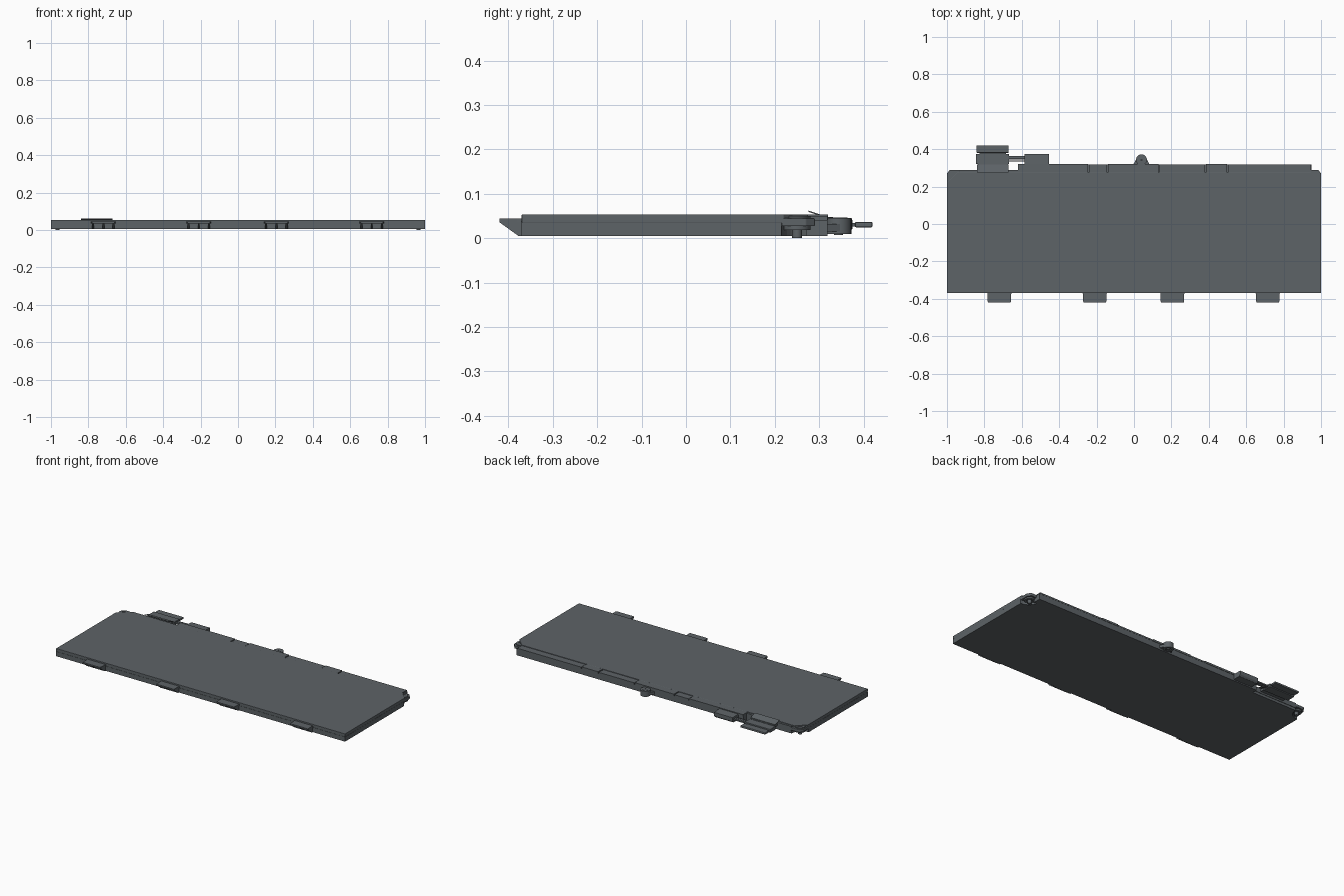
import bpy, bmesh, math

if "Cube" in bpy.data.objects:
    bpy.data.objects.remove(bpy.data.objects["Cube"])

mat = bpy.data.materials.new("slate_plastic")
mat.diffuse_color = (0.11, 0.125, 0.135, 1)
mat.use_nodes = True
mat.node_tree.nodes["Principled BSDF"].inputs["Base Color"].default_value = mat.diffuse_color


def finish(name, bm, bevel=0, smooth=False):
    bmesh.ops.remove_doubles(bm, verts=bm.verts, dist=1e-6)
    bmesh.ops.recalc_face_normals(bm, faces=bm.faces)
    me = bpy.data.meshes.new(name)
    bm.to_mesh(me)
    bm.free()
    ob = bpy.data.objects.new(name, me)
    bpy.context.collection.objects.link(ob)
    me.materials.append(mat)
    if bevel:
        m = ob.modifiers.new("bevel", 'BEVEL')
        m.width, m.segments, m.limit_method = bevel, 2, 'ANGLE'
    if smooth:
        bpy.ops.object.select_all(action='DESELECT')
        ob.select_set(True)
        bpy.context.view_layer.objects.active = ob
        bpy.ops.object.shade_smooth_by_angle()
    return ob


def prism(name, pts, lo, hi, axis='z', bevel=0):
    # extrude an outline: (x, y) along z, or (y, z) along x
    bm = bmesh.new()
    co = [(a, b, lo) if axis == 'z' else (lo, a, b) for a, b in pts]
    f = bm.faces.new([bm.verts.new(c) for c in co])
    new = bmesh.ops.extrude_face_region(bm, geom=[f])['geom']
    d = (0, 0, hi - lo) if axis == 'z' else (hi - lo, 0, 0)
    bmesh.ops.translate(bm, vec=d, verts=[v for v in new if isinstance(v, bmesh.types.BMVert)])
    return finish(name, bm, bevel)


def box(name, x0, x1, y0, y1, z0, z1, bevel=0):
    return prism(name, [(x0, y0), (x1, y0), (x1, y1), (x0, y1)], z0, z1, 'z', bevel)


def ring(name, x, y, profile, n=32):
    # lathe a closed (radius, z) section
    bm = bmesh.new()
    rows = []
    for i in range(n):
        a = 2 * math.pi * i / n
        rows.append([bm.verts.new((x + r * math.cos(a), y + r * math.sin(a), z)) for r, z in profile])
    k = len(profile)
    for i in range(n):
        p, q = rows[i], rows[(i + 1) % n]
        for j in range(k):
            bm.faces.new((p[j], q[j], q[(j + 1) % k], p[(j + 1) % k]))
    return finish(name, bm, 0, True)


def arc(cx, cy, r, a0, a1, n=8):
    return [(cx + r * math.cos(math.radians(a0 + (a1 - a0) * i / n)),
             cy + r * math.sin(math.radians(a0 + (a1 - a0) * i / n))) for i in range(n + 1)]


# main pack: lower shell with scooped rear corners, upper shell over it
lower = [(-1, -0.37), (1, -0.37)] + arc(1, 0.285, 0.07, 270, 180) \
    + [(0.93, 0.285)] + [(-0.93, 0.285)] + arc(-1, 0.285, 0.07, 0, -90)
prism("lower_shell", lower, 0.005, 0.034)
upper = [(-1, -0.37), (1, -0.37), (1, 0.22), (0.945, 0.275), (-0.945, 0.275), (-1, 0.22)]
prism("upper_shell", upper, 0.034, 0.0535, bevel=0.0015)

# rear circuit housing, stepped along the top
box("rear_housing", -0.62, 0.95, 0.27, 0.318, 0.005, 0.041)
for i, (a, b) in enumerate([(-0.62, -0.245), (-0.14, 0.13), (0.385, 0.497)]):
    box(f"rear_cap_{i}", a, b, 0.27, 0.32, 0.041, 0.053)
for i, (a, b) in enumerate([(-0.24, -0.145), (0.135, 0.38), (0.502, 0.945)]):
    box(f"rear_recess_cover_{i}", a, b, 0.272, 0.319, 0.041, 0.05)
box("rear_left_rail", -0.93, -0.62, 0.275, 0.288, 0.02, 0.05)

# corner screw lugs with captive screws
for s, side in ((1, "right"), (-1, "left")):
    lug = [(s * x, y) for x, y in [(0.93, 0.215), (1.0, 0.215), (1.0, 0.27), (0.985, 0.29), (0.93, 0.29)]]
    prism(f"{side}_corner_lug", lug, 0.027, 0.045, bevel=0.002)
    ring(f"{side}_screw_collar", s * 0.965, 0.25,
         [(0.016, 0.018), (0.03, 0.018), (0.03, 0.05), (0.016, 0.05)])
    ring(f"{side}_screw", s * 0.965, 0.25,
         [(0.003, 0.0), (0.011, 0.0), (0.011, 0.032), (0.021, 0.034), (0.021, 0.047), (0.003, 0.047)], 24)

# middle screw loop
prism("middle_loop_base", [(-0.005, 0.315), (0.085, 0.315), (0.066, 0.352), (0.014, 0.352)], 0.015, 0.032)
ring("middle_loop", 0.04, 0.343, [(0.015, 0.01), (0.029, 0.01), (0.029, 0.045), (0.015, 0.045)])
ring("middle_screw", 0.04, 0.343,
     [(0.003, 0.007), (0.01, 0.007), (0.01, 0.035), (0.02, 0.036), (0.02, 0.047), (0.003, 0.047)], 24)

# four hollow wedge tabs along the front
tab = [(-0.369, 0.005), (-0.377, 0.005), (-0.42, 0.036), (-0.42, 0.044), (-0.369, 0.044)]
for i, cx in enumerate([-0.72, -0.21, 0.205, 0.715]):
    plate = [(cx - 0.066, -0.365), (cx - 0.062, -0.38), (cx - 0.062, -0.415), (cx - 0.056, -0.42),
             (cx + 0.056, -0.42), (cx + 0.062, -0.415), (cx + 0.062, -0.38), (cx + 0.066, -0.365)]
    prism(f"tab_{i}_top", plate, 0.036, 0.0445)
    for j, (o, w) in enumerate([(-0.055, 0.012), (0, 0.01), (0.055, 0.012)]):
        prism(f"tab_{i}_web_{j}", tab, cx + o - w / 2, cx + o + w / 2, 'x')
    box(f"tab_{i}_foot", cx - 0.055, cx + 0.055, -0.377, -0.365, 0.005, 0.011)

# connector, flat cable and plug at the rear left
box("connector_plate", -0.845, -0.668, 0.32, 0.375, 0.02, 0.042, 0.002)
box("connector_tail", -0.835, -0.675, 0.27, 0.325, 0.03, 0.044)
box("connector_bridge", -0.825, -0.685, 0.37, 0.385, 0.026, 0.034)
box("connector_lip", -0.842, -0.67, 0.38, 0.42, 0.024, 0.037, 0.004)
prism("pull_flap", [(0.276, 0.062), (0.318, 0.048), (0.318, 0.045), (0.276, 0.059)], -0.84, -0.67, 'x')
for i in range(5):
    box(f"cable_{i}", -0.67, -0.58, 0.335 + i * 0.006, 0.340 + i * 0.006, 0.026, 0.034)
prism("plug", [(0.315, 0.012), (0.365, 0.012), (0.374, 0.022), (0.374, 0.045), (0.315, 0.048)],
      -0.585, -0.455, 'x', 0.002)
